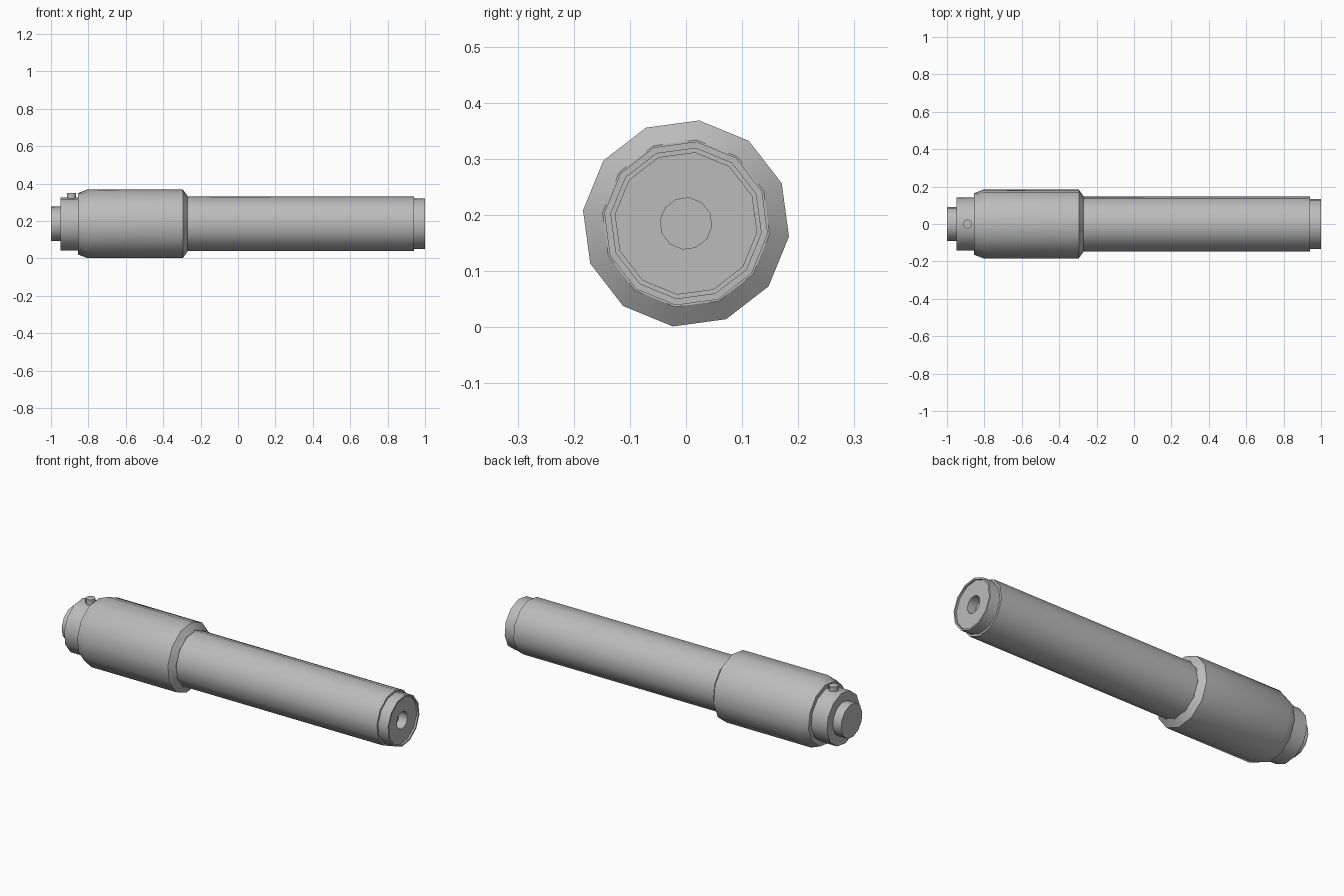
import bpy, bmesh
from math import sin, cos, pi, radians

cube = bpy.data.objects.get("Cube")
if cube:
    bpy.data.objects.remove(cube)

AXIS_Z = 0.185
SIDES = 12
TWIST = radians(-7.3)

metal = bpy.data.materials.new("grey metal")
metal.use_nodes = True
GREY = (0.5, 0.5, 0.5, 1)
metal.diffuse_color = GREY
metal.node_tree.nodes["Principled BSDF"].inputs["Base Color"].default_value = GREY


def finish(name, bm):
    bmesh.ops.recalc_face_normals(bm, faces=bm.faces)
    mesh = bpy.data.meshes.new(name)
    bm.to_mesh(mesh)
    bm.free()
    mesh.materials.append(metal)
    ob = bpy.data.objects.new(name, mesh)
    bpy.context.collection.objects.link(ob)
    bpy.ops.object.select_all(action="DESELECT")
    ob.select_set(True)
    bpy.context.view_layer.objects.active = ob
    bpy.ops.object.shade_smooth_by_angle(angle=radians(35))
    return ob


def turned(name, profile):
    """Turn (x, radius) points about the long axis and cap both ends."""
    bm = bmesh.new()
    rings = []
    for x, r in profile:
        angles = [TWIST + 2 * pi * i / SIDES for i in range(SIDES)]
        rings.append([bm.verts.new((x, r * cos(a), AXIS_Z + r * sin(a))) for a in angles])
    for a, b in zip(rings, rings[1:]):
        for i in range(SIDES):
            j = (i + 1) % SIDES
            bm.faces.new((a[i], a[j], b[j], b[i]))
    bm.faces.new(rings[0])
    bm.faces.new(rings[-1])
    return finish(name, bm)


# Rear stub and collar
turned("rear_stub", [(-1, 0.092), (-0.94, 0.092)])
turned("rear_collar", [(-0.95, 0.143), (-0.84, 0.143)])

# Thick grip sleeve with tapered ends
turned("grip_sleeve", [(-0.855, 0.143), (-0.855, 0.166), (-0.805, 0.185),
                       (-0.295, 0.185), (-0.27, 0.15), (-0.27, 0.14)])

# Long main tube
turned("main_tube", [(-0.28, 0.147), (0.94, 0.147), (0.94, 0.13)])

# Front cap: raised rim, recessed face and central bore
turned("front_cap", [(0.93, 0.136), (1, 0.136), (1, 0.127), (0.99, 0.127),
                     (0.99, 0.046), (0.85, 0.046)])

# Small button on top of the collar
bm = bmesh.new()
bmesh.ops.create_cone(bm, cap_ends=True, segments=SIDES, radius1=0.024,
                      radius2=0.024, depth=0.05)
button = finish("collar_button", bm)
button.location = (-0.89, 0, 0.325)
